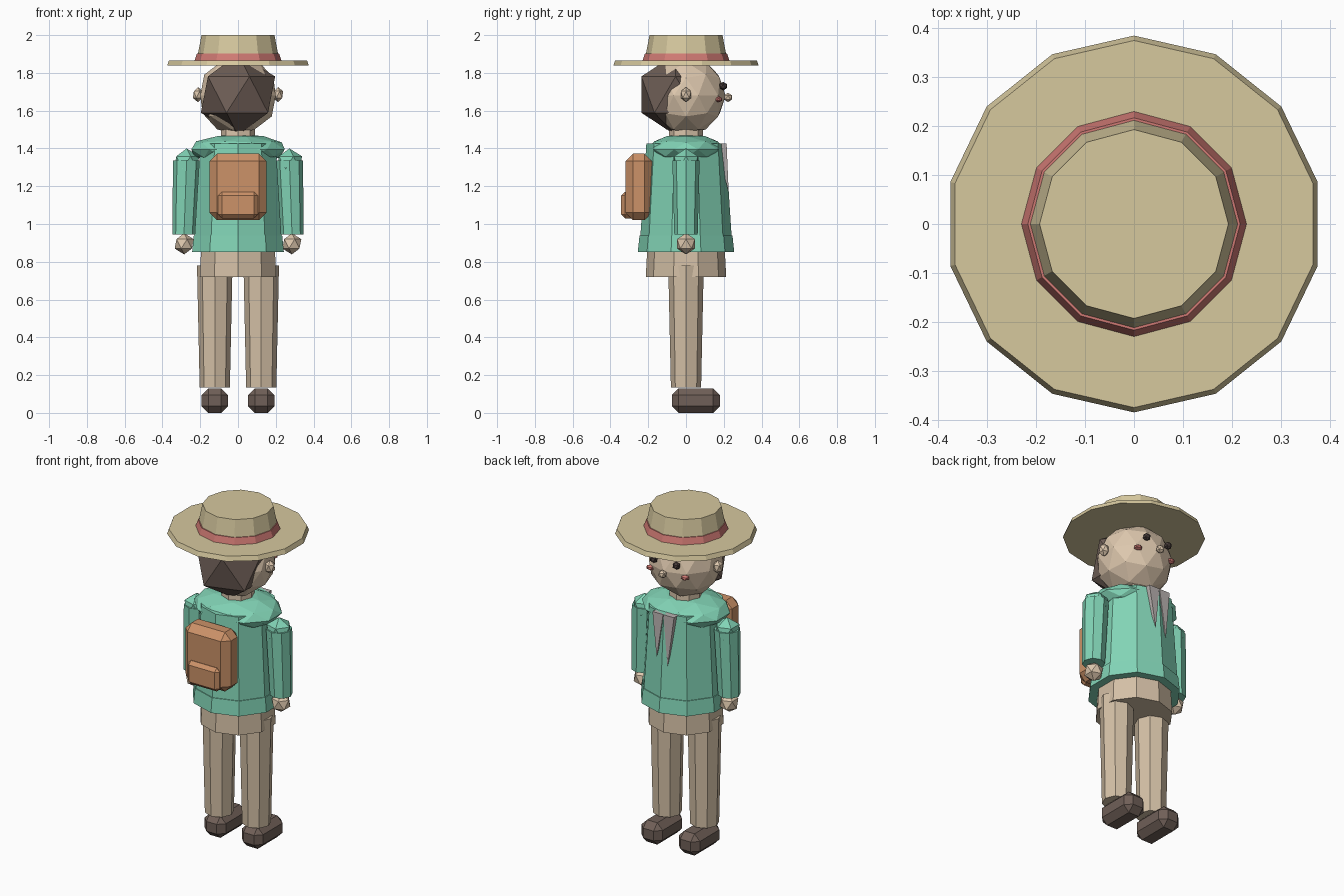
import bpy, bmesh
from math import radians
from mathutils import Matrix, Vector

cube = bpy.data.objects.get("Cube")
if cube:
    bpy.data.objects.remove(cube, do_unlink=True)


def material(name, *srgb):
    lin = [((c / 255 + 0.055) / 1.055) ** 2.4 for c in srgb] + [1.0]
    m = bpy.data.materials.new(name)
    m.diffuse_color = lin
    m.use_nodes = True
    m.node_tree.nodes["Principled BSDF"].inputs["Base Color"].default_value = lin
    return m


straw = material("straw", 214, 200, 158)
ribbon = material("ribbon_red", 208, 122, 116)
skin = material("skin", 222, 200, 174)
trousers_mat = material("trousers_beige", 212, 192, 166)
green = material("shirt_green", 130, 212, 182)
leather = material("pack_tan", 204, 146, 104)
dark = material("shoe_brown", 112, 96, 88)
hair_mat = material("hair_brown", 110, 94, 86)
grey = material("scarf_grey", 186, 178, 176)
black = material("eye_dark", 72, 60, 58)


def finish(bm, name, mat):
    bmesh.ops.recalc_face_normals(bm, faces=bm.faces)
    me = bpy.data.meshes.new(name)
    bm.to_mesh(me)
    bm.free()
    me.materials.append(mat)
    ob = bpy.data.objects.new(name, me)
    bpy.context.collection.objects.link(ob)
    return ob


def tube(name, mat, sides, low, high, r_low, r_high):
    """Tapered prism between two points, one corner towards +y."""
    bm = bmesh.new()
    rings = []
    for centre, r in ((low, r_low), (high, r_high)):
        ring = bmesh.ops.create_circle(bm, segments=sides, radius=r)["verts"]
        for v in ring:
            v.co += Vector(centre)
        rings.append(ring)
    for i in range(sides):
        j = (i + 1) % sides
        bm.faces.new((rings[0][i], rings[0][j], rings[1][j], rings[1][i]))
    bm.faces.new(rings[0])
    bm.faces.new(rings[1])
    return finish(bm, name, mat)


def ball(name, mat, centre, size, detail=1):
    bm = bmesh.new()
    bmesh.ops.create_icosphere(bm, subdivisions=detail, radius=1,
                               matrix=Matrix.LocRotScale(Vector(centre), None, Vector(size)))
    return finish(bm, name, mat)


def box(name, mat, low, high, bevel):
    low, high = Vector(low), Vector(high)
    bm = bmesh.new()
    bmesh.ops.create_cube(bm, size=1, matrix=Matrix.LocRotScale((low + high) / 2, None, high - low))
    bmesh.ops.bevel(bm, geom=bm.edges[:], offset=bevel, segments=1, affect="EDGES")
    return finish(bm, name, mat)


# Hat
tube("hat_brim", straw, 14, (0, 0, 1.838), (0, 0, 1.865), 0.385, 0.375)
tube("hat_band", ribbon, 12, (0, 0, 1.865), (0, 0, 1.903), 0.23, 0.217)
tube("hat_crown", straw, 12, (0, 0, 1.85), (0, 0, 2.0), 0.222, 0.193)

# Head
ball("head", skin, (0, 0, 1.68), (0.21, 0.21, 0.21), 2)
ball("hair", hair_mat, (0, -0.055, 1.685), (0.22, 0.213, 0.215))
ball("nose", skin, (0, 0.222, 1.67), (0.025, 0.025, 0.025))
tube("neck", skin, 8, (0, 0, 1.42), (0, 0, 1.53), 0.09, 0.09)

# Torso
ball("shoulders", green, (0, 0, 1.395), (0.26, 0.205, 0.082), 2)
tube("shirt", green, 10, (0, 0, 0.88), (0, 0, 1.425), 0.245, 0.21)
tube("shirt_hem", green, 10, (0, 0, 0.853), (0, 0, 0.94), 0.255, 0.246)
tube("hips", trousers_mat, 10, (0, 0, 0.72), (0, 0, 0.87), 0.213, 0.205)

# Backpack
box("backpack", leather, (-0.15, -0.32, 1.02), (0.15, -0.18, 1.373), 0.04)
box("backpack_pocket", leather, (-0.105, -0.343, 1.03), (0.105, -0.26, 1.17), 0.02)


def scarf_end(name, x, length):
    """Thin downward wedge hanging on the chest."""
    bm = bmesh.new()
    top = 1.425
    corners = [(x + dx, y, top) for dx, y in
               ((-0.035, 0.16), (0.035, 0.16), (0.035, 0.215), (-0.035, 0.215))]
    ring = [bm.verts.new(c) for c in corners]
    tip = bm.verts.new((x, 0.226, top - length))
    bm.faces.new(ring)
    for i in range(4):
        bm.faces.new((ring[i], ring[(i + 1) % 4], tip))
    finish(bm, name, grey)


# Paired parts
for side, s in (("left", 1), ("right", -1)):
    ball(side + "_ear", skin, (s * 0.212, 0, 1.685), (0.03, 0.032, 0.04))
    ball(side + "_eye", black, (s * 0.075, 0.197, 1.73), (0.023, 0.023, 0.023))
    ball(side + "_cheek", ribbon, (s * 0.115, 0.172, 1.66), (0.026, 0.022, 0.016))
    scarf_end(side + "_scarf_end", s * 0.036, 0.3 if s < 0 else 0.26)
    tube(side + "_arm", green, 8, (s * 0.286, 0, 0.945), (s * 0.272, 0, 1.335), 0.062, 0.072)
    ball(side + "_shoulder_cap", green, (s * 0.272, 0, 1.325), (0.075, 0.075, 0.075))
    ball(side + "_hand", skin, (s * 0.285, 0, 0.895), (0.056, 0.056, 0.056))
    tube(side + "_leg", trousers_mat, 8, (s * 0.123, 0, 0.135), (s * 0.123, 0, 0.78), 0.08, 0.094)
    box(side + "_shoe", dark, (s * 0.123 - 0.07, -0.075, 0), (s * 0.123 + 0.07, 0.18, 0.13), 0.036)
